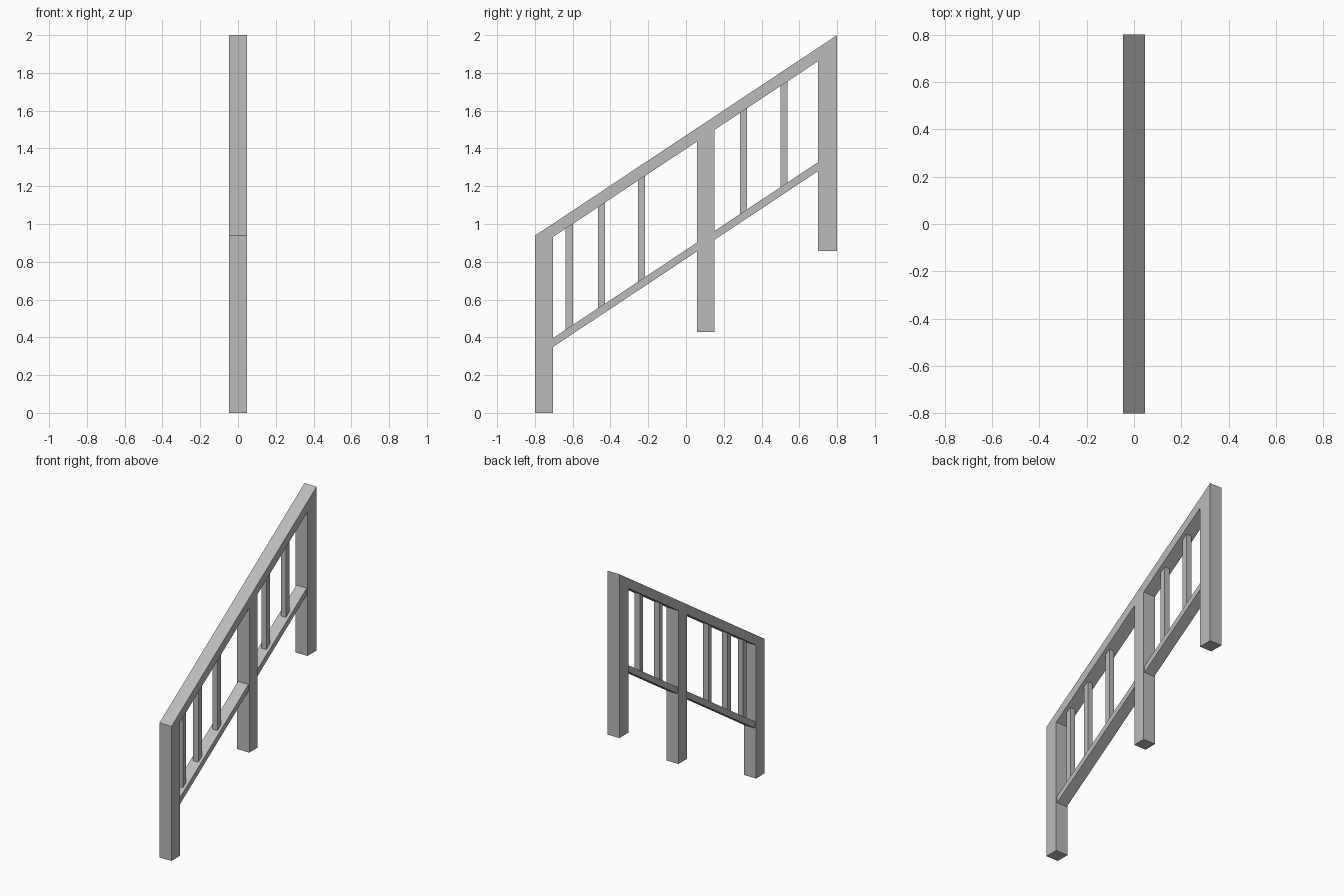
import bpy
import bmesh

cube = bpy.data.objects.get("Cube")
if cube:
    bpy.data.objects.remove(cube, do_unlink=True)

SLOPE = 0.6635
grey = bpy.data.materials.new("plain grey")
grey.use_nodes = True
colour = (0.5, 0.5, 0.5, 1)
grey.diffuse_color = colour
grey.node_tree.nodes["Principled BSDF"].inputs["Base Color"].default_value = colour


def top_line(y):
    """Height of the handrail's upper face."""
    return 2.0 + SLOPE * (y - 0.8)


def extrude_profile(name, points, width):
    """Extrude a (y, z) outline across x, centred."""
    bm = bmesh.new()
    face = bm.faces.new([bm.verts.new((-width / 2, y, z)) for y, z in points])
    result = bmesh.ops.extrude_face_region(bm, geom=[face])
    moved = [v for v in result["geom"] if isinstance(v, bmesh.types.BMVert)]
    bmesh.ops.translate(bm, verts=moved, vec=(width, 0, 0))
    bmesh.ops.recalc_face_normals(bm, faces=bm.faces[:])
    mesh = bpy.data.meshes.new(name)
    bm.to_mesh(mesh)
    bm.free()
    mesh.materials.append(grey)
    obj = bpy.data.objects.new(name, mesh)
    bpy.context.collection.objects.link(obj)
    return obj


def sloped_bar(name, y0, y1, bottom, top, width):
    """Upright-ended bar whose bottom and top lie below the handrail line."""
    extrude_profile(name, [(y0, top_line(y0) - bottom), (y1, top_line(y1) - bottom),
                           (y1, top_line(y1) - top), (y0, top_line(y0) - top)], width)


# Handrail and three posts in one continuous outline: (start, end, foot height)
posts = [(-0.8, -0.705, 0.0), (0.058, 0.15, 0.428), (0.7, 0.8, 0.857)]
RAIL = 0.071
outline = [(-0.8, top_line(-0.8))]
for i, (y0, y1, foot) in enumerate(posts):
    if i > 0:
        outline.append((y0, top_line(y0) - RAIL))
    outline += [(y0, foot), (y1, foot)]
    if i < len(posts) - 1:
        outline.append((y1, top_line(y1) - RAIL))
outline.append((0.8, top_line(0.8)))
extrude_profile("handrail_and_posts", outline, 0.093)

# Lower rails between neighbouring posts
for i in range(len(posts) - 1):
    sloped_bar(f"lower_rail_{i + 1}", posts[i][1], posts[i + 1][0], 0.653, 0.606, 0.08)

# Thin upright balusters
for i, y in enumerate((-0.618, -0.447, -0.236, 0.304, 0.519)):
    sloped_bar(f"baluster_{i + 1}", y - 0.019, y + 0.019, 0.61, RAIL - 0.004, 0.04)
